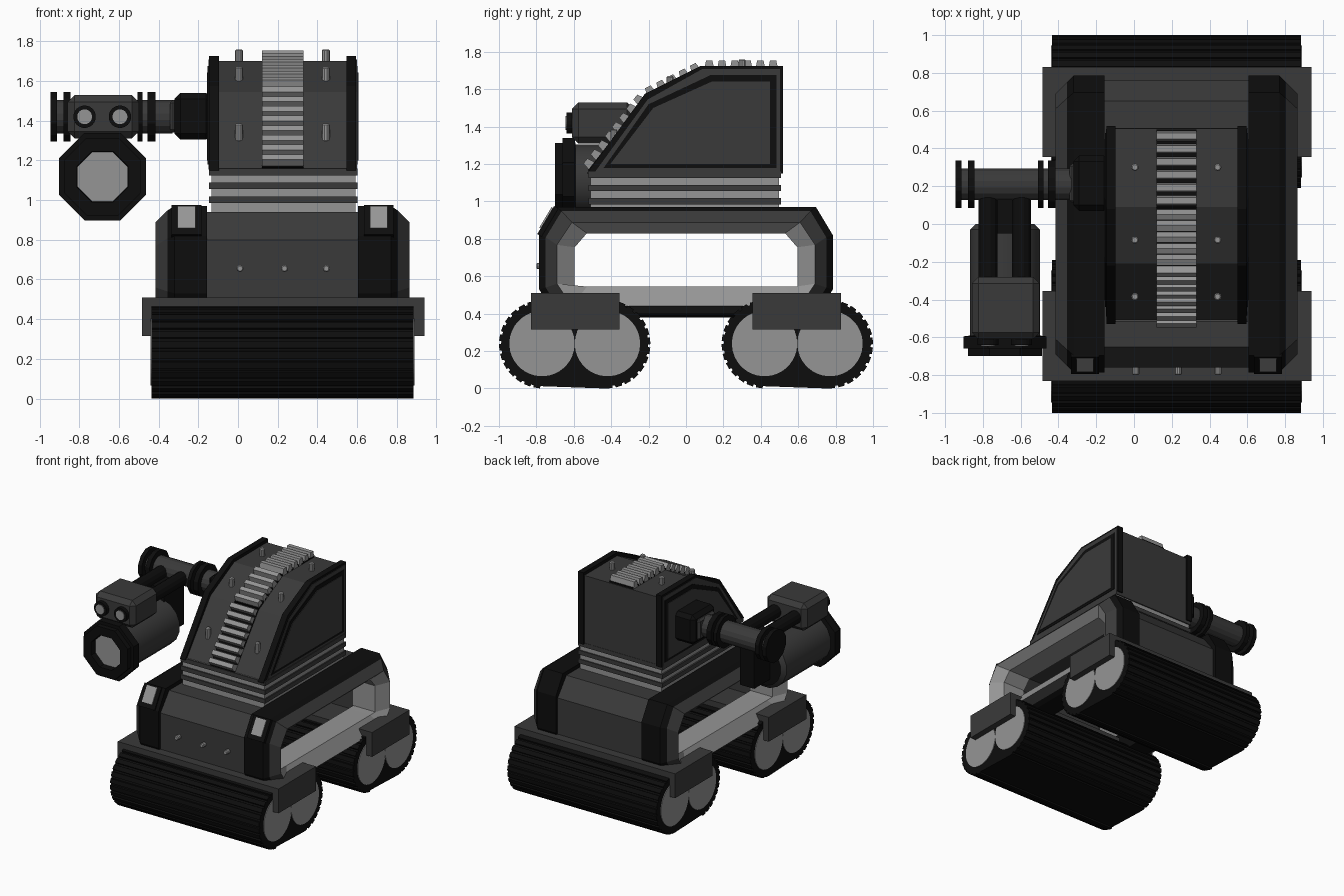
import bpy, bmesh, math
from mathutils import Vector

cube = bpy.data.objects.get("Cube")
if cube:
    bpy.data.objects.remove(cube, do_unlink=True)

CX = 0.225  # centre line of the vehicle body


def material(name, v):
    m = bpy.data.materials.new(name)
    m.use_nodes = True
    m.diffuse_color = (v, v, v, 1)
    m.node_tree.nodes["Principled BSDF"].inputs["Base Color"].default_value = (v, v, v, 1)
    return m


MATS = [material("black_rubber", 0.004), material("dark_grey_paint", 0.042),
        material("light_grey_metal", 0.3)]
BLACK, DARK, LIGHT = range(3)


def finish(name, bm, bevel=0):
    bmesh.ops.recalc_face_normals(bm, faces=bm.faces)
    me = bpy.data.meshes.new(name)
    bm.to_mesh(me)
    bm.free()
    for m in MATS:
        me.materials.append(m)
    ob = bpy.data.objects.new(name, me)
    bpy.context.collection.objects.link(ob)
    if bevel:
        mod = ob.modifiers.new("edge_bevel", "BEVEL")
        mod.width, mod.segments = bevel, 1
    return ob


def point(axis, u, v, t):
    return {"x": (t, u, v), "y": (u, t, v), "z": (u, v, t)}[axis]


def loft(name, axis, sections, mats, cap=None, bevel=0):
    """Skin sections (t, outline); with no caps the last joins the first."""
    bm = bmesh.new()
    rings = [[bm.verts.new(point(axis, u, v, t)) for u, v in pts] for t, pts in sections]
    pairs = list(zip(rings, rings[1:]))
    if cap is None:
        pairs.append((rings[-1], rings[0]))
    for (a, b), m in zip(pairs, mats):
        n = len(a)
        for i in range(n):
            j = (i + 1) % n
            bm.faces.new((a[i], a[j], b[j], b[i])).material_index = m
    if cap is not None:
        bm.faces.new(rings[0]).material_index = cap[0]
        bm.faces.new(rings[-1]).material_index = cap[1]
    return finish(name, bm, bevel)


def prism(name, axis, pts, t0, t1, mat, bevel=0):
    return loft(name, axis, [(t0, pts), (t1, pts)], [mat], (mat, mat), bevel)


def rect(u0, u1, v0, v1):
    return [(u0, v0), (u1, v0), (u1, v1), (u0, v1)]


def box(name, x, y, z, mat, bevel=0):
    return prism(name, "z", rect(*x, *y), *z, mat, bevel)


def ngon(cu, cv, apothem, n):
    r = apothem / math.cos(math.pi / n)
    angles = [(i + 0.5) * 2 * math.pi / n for i in range(n)]
    return [(cu + r * math.cos(a), cv + r * math.sin(a)) for a in angles]


# ---- tracks, wheels and fenders, front and back
def track_outline(yc, zc, half, r):
    pts = []
    steps = 14
    for side in (1, -1):
        for i in range(steps):
            for k, rr in ((0, r), (0.65, r), (0.7, r - 0.012), (0.95, r - 0.012)):
                a = (i + k) / steps * math.pi - side * math.pi / 2
                pts.append((yc + side * half + rr * math.cos(a), zc + rr * math.sin(a)))
    return pts


for end, s in (("front", -1), ("back", 1)):
    yc = s * 0.595
    prism(end + "_track", "x", track_outline(yc, 0.237, 0.168, 0.237), -0.435, 0.885, BLACK)
    for i, off in enumerate((-0.175, 0.175)):
        prism(f"{end}_wheel_{i}", "x", ngon(yc + off, 0.24, 0.174, 40), -0.44, 0.89, LIGHT)
    box(end + "_fender", (-0.485, 0.94), sorted((s * 0.355, s * 0.83)), (0.315, 0.51), DARK)

# ---- central hull
half = [(0.53, 0.83), (0.6, 0.75), (0.6, 0.5), (0.76, 0.5), (0.76, 0.8), (0.65, 0.94)]
prism("hull", "x", half + [(-y, z) for y, z in reversed(half)], -0.155, 0.605, DARK)
for i, x in enumerate((0.01, 0.235, 0.445)):
    prism(f"hull_bolt_{i}", "y", ngon(x, 0.655, 0.018, 10), -0.8, -0.74, LIGHT, 0.006)


# ---- side frames with a bevelled opening
def frame_loop(hw, zb, zt, cy, cz):
    right = [(hw - cy, zb), (hw, zb + cz), (hw, zt - cz), (hw - cy, zt)]
    return right + [(-y, z) for y, z in reversed(right)]


outer = frame_loop(0.785, 0.38, 0.97, 0.09, 0.15)
middle = frame_loop(0.75, 0.4, 0.948, 0.085, 0.14)
face = frame_loop(0.69, 0.44, 0.888, 0.08, 0.12)
# square lower corners keep the opening's sill straight
opening = frame_loop(0.595, 0.545, 0.83, 0.065, 0.075)
opening[1], opening[-2] = (0.595, 0.546), (-0.595, 0.546)
for label, s in (("left", 1), ("right", -1)):
    loft(label + "_frame", "x",
         [(CX + s * d, p) for d, p in ((0.38, opening), (0.38, outer), (0.545, outer),
                                       (0.58, middle), (0.64, face), (0.575, opening))],
         [BLACK, BLACK, BLACK, DARK, LIGHT, LIGHT])
    # headlight lying on the front chamfer of the frame
    xc = CX + s * 0.484
    a, b = Vector((-0.785, 0.82)), Vector((-0.695, 0.97))
    n = Vector((-0.86, 0.51))
    for part, lo, hi, w, h, m in (("housing", 0.0, 1.0, 0.075, 0.012, BLACK),
                                  ("lamp", 0.2, 0.93, 0.045, 0.02, LIGHT)):
        p, q = a.lerp(b, lo), a.lerp(b, hi)
        prism(f"{label}_headlight_{part}", "x", [p - n * 0.02, q - n * 0.02, q + n * h, p + n * h],
              xc - w, xc + w, m)

# ---- ribbed waist
box("waist", (-0.133, 0.593), (-0.51, 0.498), (0.93, 1.16), LIGHT)
for i, z in enumerate((0.985, 1.055, 1.125)):
    box(f"waist_rib_{i}", (-0.146, 0.603), (-0.52, 0.507), (z, z + 0.034), DARK)

# ---- cabin with layered side panels
prism("cabin", "x", [(-0.515, 1.15), (-0.21, 1.545), (0.09, 1.7), (0.505, 1.7), (0.505, 1.15)],
      -0.11, 0.56, DARK)
cheek = [(-0.53, 1.15), (-0.22, 1.575), (0.08, 1.725), (0.518, 1.725), (0.518, 1.15)]
panel = [(-0.49, 1.153), (-0.205, 1.545), (0.087, 1.708), (0.503, 1.708), (0.503, 1.153)]
rim = [(-0.44, 1.18), (-0.2, 1.52), (0.13, 1.675), (0.483, 1.675), (0.483, 1.18)]
window = [(-0.405, 1.2), (-0.175, 1.5), (0.14, 1.642), (0.45, 1.642), (0.45, 1.2)]
for label, s in (("left", 1), ("right", -1)):
    for part, pts, d0, d1, m in (("cheek", cheek, 0.322, 0.37, BLACK),
                                 ("panel", panel, 0.36, 0.374, DARK),
                                 ("window_rim", rim, 0.36, 0.378, BLACK),
                                 ("window", window, 0.36, 0.382, DARK)):
        prism(f"{label}_cabin_{part}", "x", pts, CX + s * d0, CX + s * d1, m)

# ---- toothed rack and bolts over the cabin roof
path = [Vector(p) for p in ((-0.515, 1.16), (-0.21, 1.55), (0.09, 1.7), (0.5, 1.7))]


def block(name, c, d, base, top, height, x0, x1, mat):
    n = Vector((-d.y, d.x))
    prism(name, "x", [c - d * base - n * 0.02, c + d * base - n * 0.02,
                      c + d * top + n * height, c - d * top + n * height], x0, x1, mat)


tooth = 0
for i, (a, b) in enumerate(zip(path, path[1:])):
    d = (b - a).normalized()
    length = (b - a).length
    block(f"rack_base_{i}", (a + b) / 2, d, length / 2, length / 2, 0.012, 0.12, 0.33, BLACK)
    count = round(length / 0.066)
    for k in range(count):
        c = a.lerp(b, (k + 0.5) / count)
        block(f"rack_tooth_{tooth}", c, d, 0.032, 0.017, 0.053, 0.12, 0.33, LIGHT)
        tooth += 1
for i, (y, z) in enumerate(((0.3, 1.7), (-0.085, 1.61), (-0.385, 1.325))):
    for j, x in enumerate((0.005, 0.443)):
        prism(f"roof_bolt_{i}_{j}", "z", ngon(x, y, 0.02, 10), z - 0.03, z + 0.06, LIGHT, 0.008)

# ---- arm mount and pivot shaft on the right side
AY, AZ = 0.21, 1.42
box("arm_mount", (-0.32, -0.13), (0.07, 0.362), (1.305, 1.54), BLACK, 0.03)
box("arm_mount_plate", (-0.342, -0.3), (0.11, 0.32), (1.34, 1.505), DARK, 0.015)
prism("arm_shaft", "x", ngon(AY, AZ, 0.084, 16), -0.93, -0.33, DARK)
for i, (x0, x1) in enumerate(((-0.945, -0.912), (-0.88, -0.845), (-0.507, -0.48), (-0.455, -0.415))):
    prism(f"arm_flange_{i}", "x", ngon(AY, AZ, 0.125, 12), x0, x1, BLACK)

# ---- barrel hanging below the shaft
BX, BZ = -0.683, 1.118
box("barrel_bracket", (-0.745, -0.62), (-0.05, 0.2), (1.02, 1.4), BLACK)
barrel = loft("barrel", "y", [(0.0, ngon(BX, BZ, 0.155, 16)), (-0.03, ngon(BX, BZ, 0.186, 16)),
                              (-0.6, ngon(BX, BZ, 0.186, 16))], [DARK, DARK], (BLACK, DARK))
bpy.ops.object.select_all(action="DESELECT")
barrel.select_set(True)
bpy.context.view_layer.objects.active = barrel
bpy.ops.object.shade_smooth_by_angle(angle=math.radians(32))
steps = ((-0.59, 0.18), (-0.595, 0.22), (-0.66, 0.22), (-0.66, 0.195), (-0.7, 0.195),
         (-0.7, 0.128), (-0.65, 0.125))
loft("barrel_muzzle", "y", [(y, ngon(BX, BZ, r, 8)) for y, r in steps],
     [BLACK] * 6, (BLACK, LIGHT))

# ---- twin-lens sight box carried on two rods
box("sight_box", (-0.858, -0.5), (-0.61, -0.28), (1.31, 1.53), DARK, 0.035)
for label, x in (("right", -0.773), ("left", -0.595)):
    prism(label + "_sight_rod", "y", ngon(x, AZ, 0.05, 12), -0.3, 0.2, BLACK)
    prism(label + "_lens_ring", "y", ngon(x, AZ, 0.056, 20), -0.64, -0.6, BLACK)
    prism(label + "_lens", "y", ngon(x, AZ, 0.037, 20), -0.645, -0.6, LIGHT)
